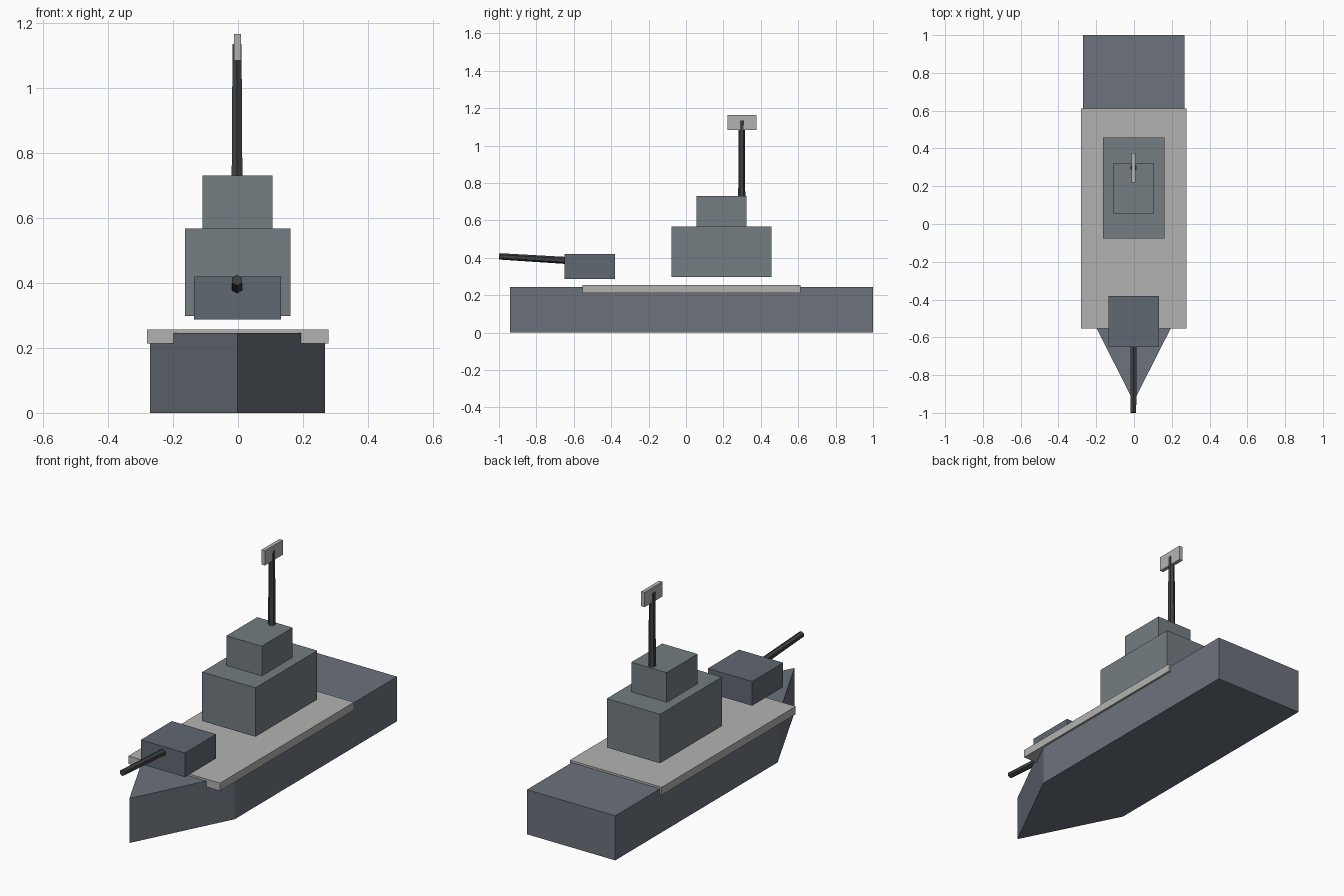
import bpy, bmesh
from mathutils import Vector

if "Cube" in bpy.data.objects:
    bpy.data.objects.remove(bpy.data.objects["Cube"])


def material(name, rgb):
    m = bpy.data.materials.new(name)
    m.diffuse_color = (*rgb, 1)
    m.use_nodes = True
    m.node_tree.nodes["Principled BSDF"].inputs["Base Color"].default_value = m.diffuse_color
    return m


hull_paint = material("hull_paint", (0.15, 0.17, 0.205))
deck_paint = material("deck_paint", (0.45, 0.45, 0.44))
tower_paint = material("tower_paint", (0.175, 0.205, 0.225))
turret_paint = material("turret_paint", (0.12, 0.14, 0.17))
dark_metal = material("dark_metal", (0.05, 0.053, 0.058))


def finish(bm, name, mat):
    bmesh.ops.recalc_face_normals(bm, faces=bm.faces)
    me = bpy.data.meshes.new(name)
    bm.to_mesh(me)
    bm.free()
    me.materials.append(mat)
    ob = bpy.data.objects.new(name, me)
    bpy.context.collection.objects.link(ob)
    return ob


def box(name, mat, x, y, z):
    bm = bmesh.new()
    bmesh.ops.create_cube(bm, size=1)
    for v in bm.verts:
        v.co = Vector([(a + b) / 2 + c * (b - a) for c, (a, b) in zip(v.co, (x, y, z))])
    return finish(bm, name, mat)


def rod(name, start, end, r1, r2):
    bm = bmesh.new()
    start, end = Vector(start), Vector(end)
    axis = end - start
    bmesh.ops.create_cone(bm, cap_ends=True, segments=6, radius1=r1, radius2=r2, depth=axis.length)
    ob = finish(bm, name, dark_metal)
    ob.location = (start + end) / 2
    ob.rotation_mode = 'QUATERNION'
    ob.rotation_quaternion = axis.to_track_quat('Z', 'Y')
    return ob


# Hull: pointed plan outline extruded upward
bm = bmesh.new()
outline = [(-0.002, -0.94), (0.267, -0.41), (0.267, 1.0), (-0.27, 1.0), (-0.27, -0.41)]
face = bm.faces.new([bm.verts.new((x, y, 0)) for x, y in outline])
top = bmesh.ops.extrude_face_region(bm, geom=[face])["geom"]
bmesh.ops.translate(bm, vec=(0, 0, 0.245), verts=[g for g in top if isinstance(g, bmesh.types.BMVert)])
if not face.is_valid or len(bm.faces) < 7:
    bm.faces.new([v for v in bm.verts if v.co.z < 0.01])
finish(bm, "hull", hull_paint)

# Deck slab and stacked superstructure
box("deck", deck_paint, (-0.28, 0.278), (-0.553, 0.611), (0.213, 0.256))
box("superstructure", tower_paint, (-0.163, 0.161), (-0.078, 0.458), (0.298, 0.567))
box("bridge", tower_paint, (-0.109, 0.106), (0.055, 0.323), (0.567, 0.73))

# Forward gun
box("turret", turret_paint, (-0.136, 0.133), (-0.65, -0.38), (0.287, 0.42))
rod("gun_barrel", (-0.003, -0.62, 0.385), (-0.003, -0.999, 0.408), 0.019, 0.017)

# Mast with radar panel
rod("mast", (-0.003, 0.298, 0.725), (-0.003, 0.298, 1.134), 0.019, 0.016)
box("radar", deck_paint, (-0.012, 0.009), (0.221, 0.376), (1.084, 1.165))
